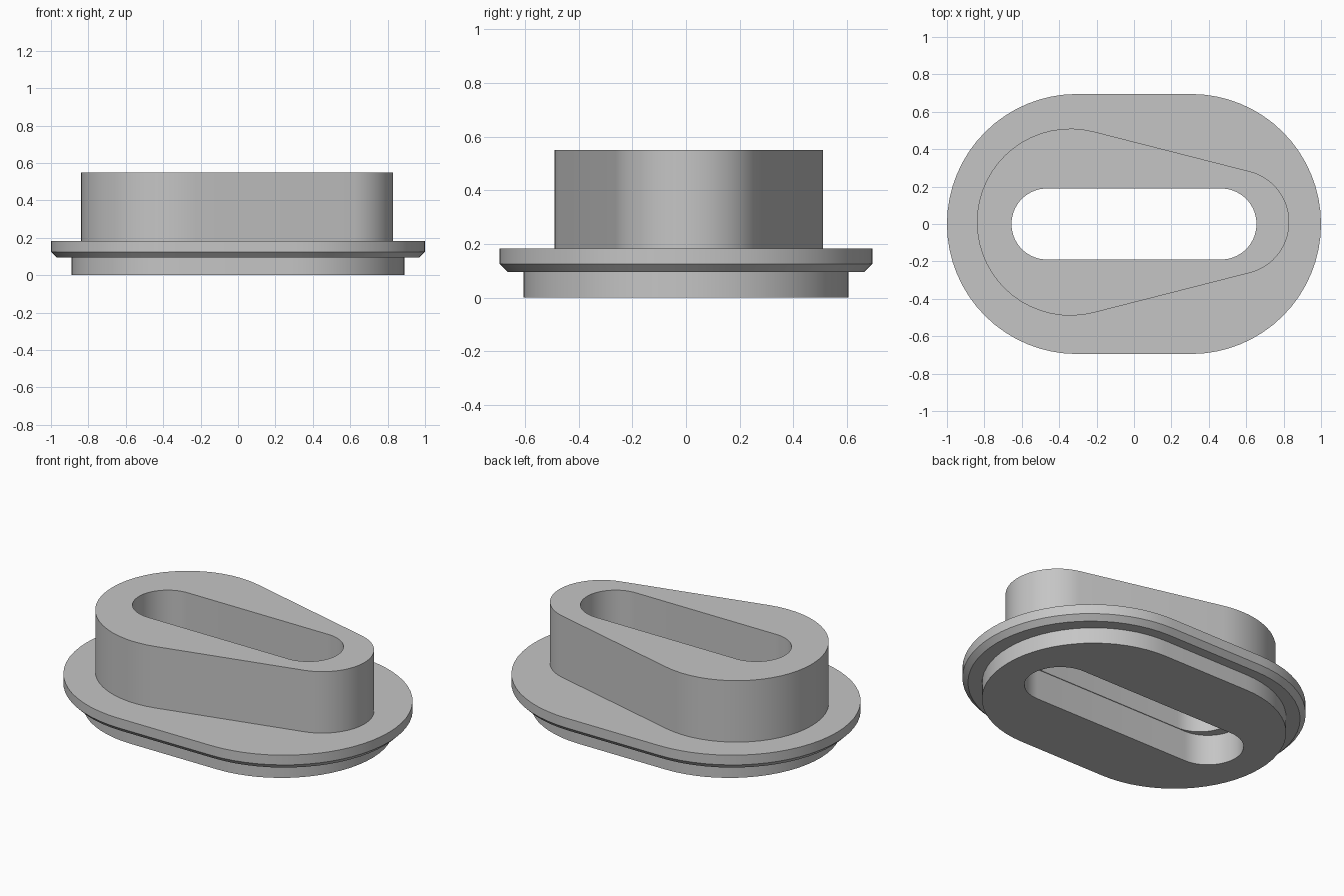
import bpy
import bmesh
from math import acos, cos, sin, pi

SEGMENTS = 32  # steps on each rounded end


def outline(x_left, r_left, x_right, r_right, y=0.0):
    """Two circles joined by their outer tangents, counter-clockwise."""
    a = acos((r_left - r_right) / (x_right - x_left))
    points = []
    for x, r, start, sweep in ((x_right, r_right, -a, 2 * a),
                               (x_left, r_left, a, 2 * pi - 2 * a)):
        for i in range(SEGMENTS + 1):
            t = start + sweep * i / SEGMENTS
            points.append((x + r * cos(t), y + r * sin(t)))
    return points


def stadium(half_length, radius):
    c = half_length - radius
    return outline(-c, radius, c, radius)


def ring_solid(name, rings, material):
    """Skin a closed chain of outlines into one solid with a through hole."""
    bm = bmesh.new()
    loops = [[bm.verts.new((x, y, z)) for x, y in pts] for pts, z in rings]
    for k, low in enumerate(loops):
        high = loops[(k + 1) % len(loops)]
        for i in range(len(low)):
            j = (i + 1) % len(low)
            bm.faces.new((low[i], low[j], high[j], high[i]))
    bmesh.ops.recalc_face_normals(bm, faces=bm.faces)
    mesh = bpy.data.meshes.new(name)
    bm.to_mesh(mesh)
    bm.free()
    mesh.materials.append(material)
    obj = bpy.data.objects.new(name, mesh)
    bpy.context.collection.objects.link(obj)
    bpy.ops.object.select_all(action='DESELECT')
    obj.select_set(True)
    bpy.context.view_layer.objects.active = obj
    bpy.ops.object.shade_smooth_by_angle(angle=pi / 6)
    return obj


cube = bpy.data.objects.get("Cube")
if cube:
    bpy.data.objects.remove(cube, do_unlink=True)

# Plain grey finish
grey = bpy.data.materials.new("plain_grey")
grey.use_nodes = True
color = (0.56, 0.56, 0.56, 1.0)
grey.diffuse_color = color
grey.node_tree.nodes["Principled BSDF"].inputs["Base Color"].default_value = color

# Outlines of each step
base = stadium(0.89, 0.605)
flange_chamfer = stadium(0.97, 0.665)
flange = stadium(1.0, 0.695)
collar = outline(-0.34, 0.5, 0.55, 0.28, y=0.01)
slot = stadium(0.655, 0.19)
wide_slot = stadium(0.715, 0.194)

# Base, chamfered flange and tapered collar, pierced by a stepped slot
ring_solid("slotted_flanged_collar", [
    (base, 0.0),
    (base, 0.095),
    (flange_chamfer, 0.095),
    (flange, 0.125),
    (flange, 0.183),
    (collar, 0.183),
    (collar, 0.55),
    (slot, 0.55),
    (slot, 0.183),
    (wide_slot, 0.183),
    (wide_slot, 0.0),
], grey)
